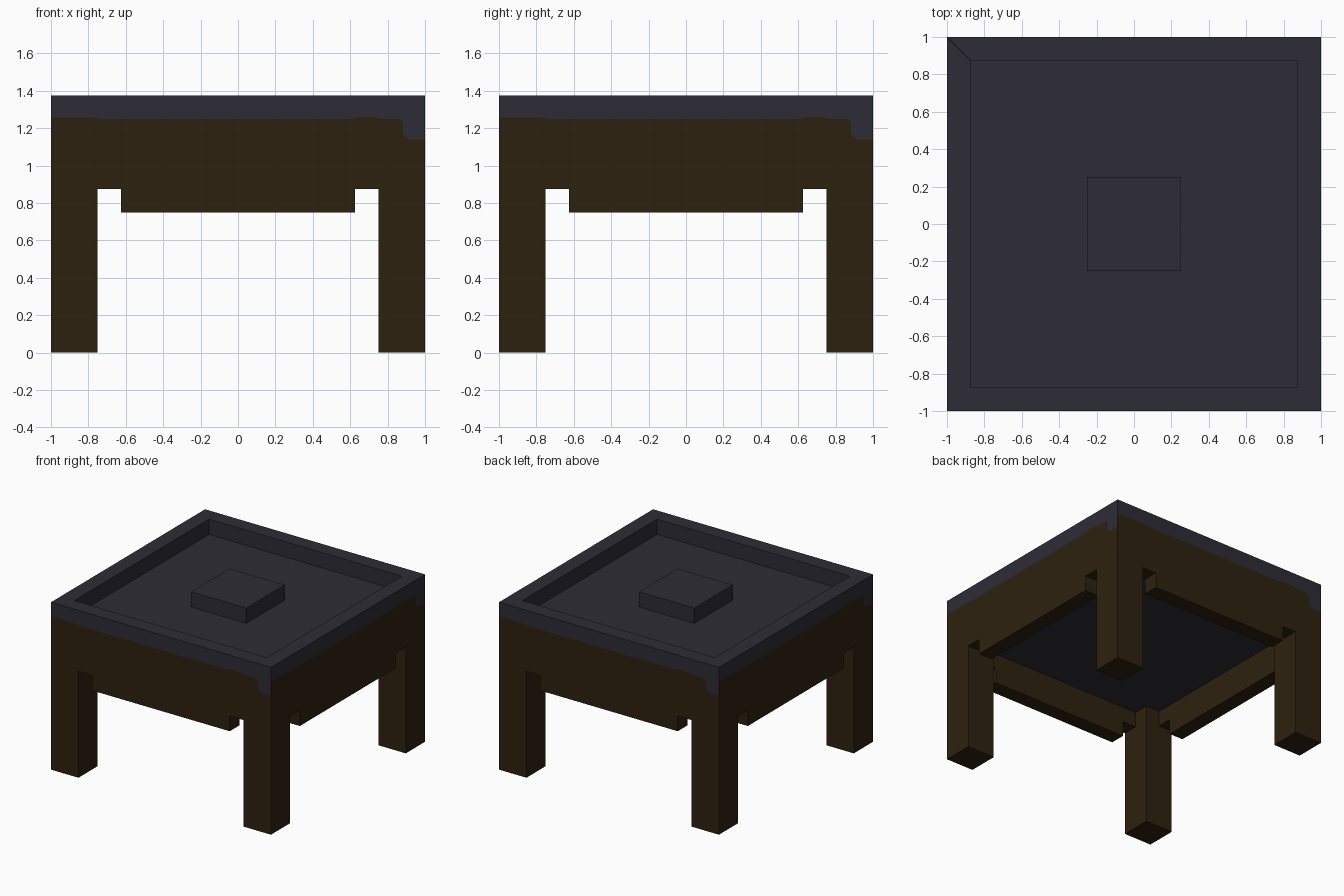
import bpy, bmesh, math
from mathutils import Matrix

if "Cube" in bpy.data.objects:
    bpy.data.objects.remove(bpy.data.objects["Cube"])

P = 0.125          # one module: board thickness
IN = 1 - P         # inner half width of the frame


def material(name, rgb):
    m = bpy.data.materials.new(name)
    m.diffuse_color = (*rgb, 1)
    m.use_nodes = True
    m.node_tree.nodes["Principled BSDF"].inputs["Base Color"].default_value = m.diffuse_color
    return m


wood = material("dark_wood", (0.027, 0.0155, 0.0047))
slate = material("slate_grey", (0.0265, 0.0255, 0.037))


def finish(name, bm, *mats):
    me = bpy.data.meshes.new(name)
    bm.to_mesh(me)
    bm.free()
    for m in mats:
        me.materials.append(m)
    ob = bpy.data.objects.new(name, me)
    bpy.context.collection.objects.link(ob)
    return ob


def box(name, lo, hi, mat):
    bm = bmesh.new()
    size = [h - l for l, h in zip(lo, hi)]
    mid = [(h + l) / 2 for l, h in zip(lo, hi)]
    bmesh.ops.create_cube(bm, size=1, matrix=Matrix.Translation(mid) @ Matrix.Diagonal((*size, 1)))
    return finish(name, bm, mat)


# Side board outline: lower edge with apron, and the wavy slate edge with its drip
lower = [(-1, .875), (-.625, .875), (-.625, .75), (.625, .75), (.625, .875), (1, .875)]
wave = [(-1, 1.258), (-.77, 1.257), (-.74, 1.25), (.6, 1.25), (.65, 1.26), (.72, 1.26),
        (.77, 1.25), (.86, 1.25), (.88, 1.235), (.885, 1.16), (.91, 1.14), (1, 1.14)]


def front(p):
    return (p[0], -1, p[1])


def back(p):       # mitred inner side of the board
    return (max(-IN, min(IN, p[0])), -IN, p[1])


def side_board(name, angle):
    bm = bmesh.new()

    def face(pts, mat):
        bm.faces.new([bm.verts.new(p) for p in pts]).material_index = mat

    top = [(-1, 1.375), (1, 1.375)]
    face([front(p) for p in lower + wave[::-1]], 0)
    face([front(p) for p in wave + top[::-1]], 1)
    for a, b in zip(lower, lower[1:]):
        face([front(a), back(a), back(b), front(b)], 0)
    face([back(p) for p in (lower + [(1, 1), (-1, 1)])[::-1]], 0)
    # rim top and inner basin wall
    face([front(top[0]), front(top[1]), back(top[1]), back(top[0])], 1)
    face([back(p) for p in [top[0], top[1], (1, 1.25), (-1, 1.25)]], 1)
    bmesh.ops.remove_doubles(bm, verts=bm.verts, dist=1e-5)
    bmesh.ops.rotate(bm, verts=bm.verts, matrix=Matrix.Rotation(angle, 3, 'Z'))
    finish(name, bm, wood, slate)


for i, n in enumerate(("front", "right", "back", "left")):
    side_board(n + "_side_board", i * math.pi / 2)

# Legs, with a narrow inner stub reaching the underside of the slab
for sx, nx in ((-1, "left"), (1, "right")):
    for sy, ny in ((-1, "front"), (1, "back")):
        def span(s, a, b):
            return sorted((s * a, s * b))
        for part, outer, z0, z1 in (("leg", 1, 0, .875), ("leg_stub", IN, .875, 1)):
            x, y = span(sx, .75, outer), span(sy, .75, outer)
            box(f"{ny}_{nx}_{part}", (x[0], y[0], z0), (x[1], y[1], z1), wood)

# Basin slab and raised centre block
box("basin_slab", (-IN, -IN, 1), (IN, IN, 1.25), slate)
box("centre_block", (-.25, -.25, 1.25), (.25, .25, 1.375), slate)
